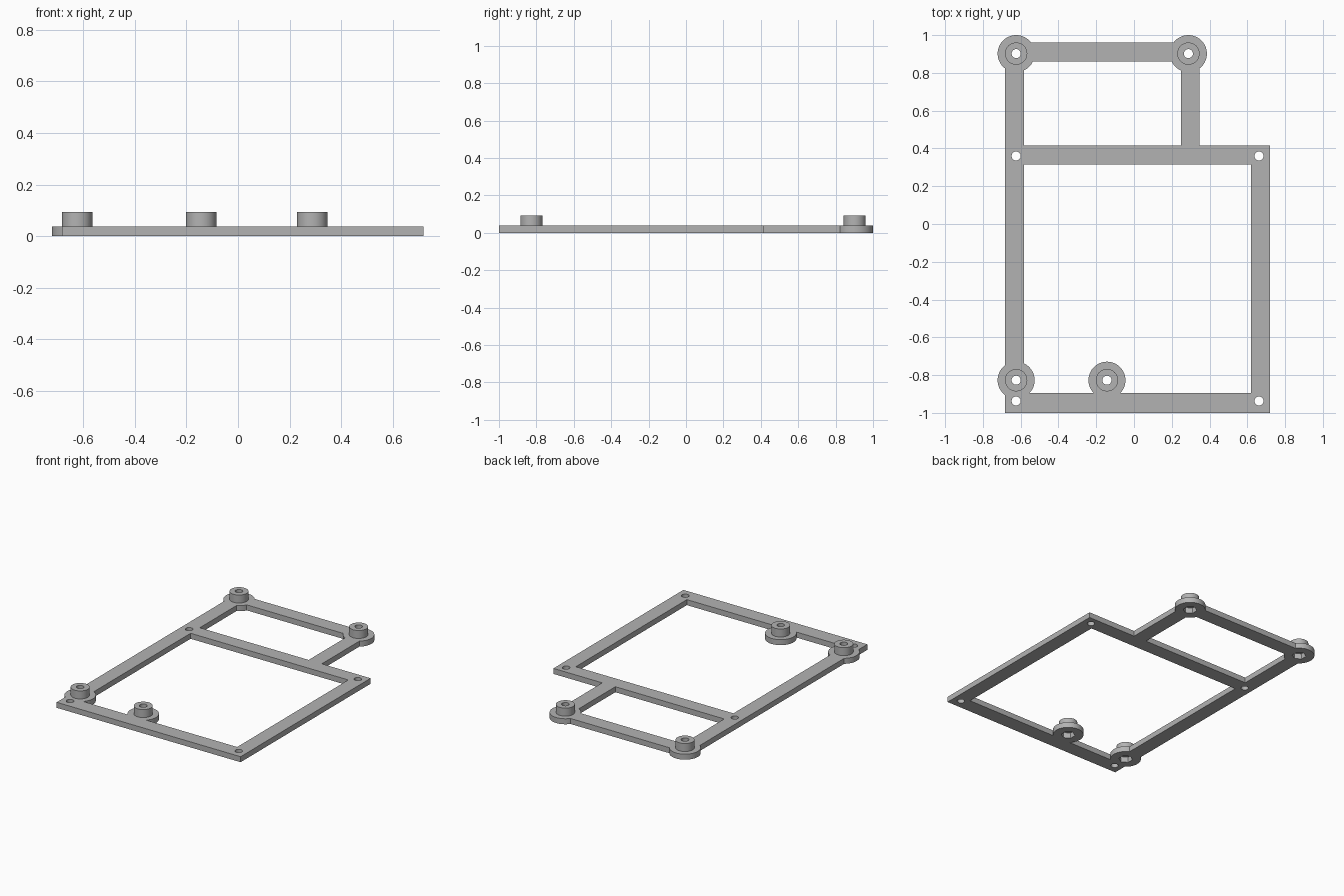
import bpy, math

if "Cube" in bpy.data.objects:
    bpy.data.objects.remove(bpy.data.objects["Cube"])

T, TOP = 0.038, 0.093          # plate thickness, standoff height
W = 0.1                        # bar width

grey = bpy.data.materials.new("plain_grey")
grey.use_nodes = True
grey.diffuse_color = (0.45, 0.45, 0.45, 1)
grey.node_tree.nodes["Principled BSDF"].inputs["Base Color"].default_value = (0.45, 0.45, 0.45, 1)


def box(name, x0, x1, y0, y1):
    bpy.ops.mesh.primitive_cube_add(size=1, location=((x0 + x1) / 2, (y0 + y1) / 2, T / 2))
    ob = bpy.context.object
    ob.name = name
    ob.scale = (x1 - x0, y1 - y0, T)
    bpy.ops.object.transform_apply(location=True, rotation=True, scale=True)
    return ob


def cyl(name, x, y, r, z0, z1, n=48):
    bpy.ops.mesh.primitive_cylinder_add(vertices=n, radius=r, depth=z1 - z0,
                                        location=(x, y, (z0 + z1) / 2))
    ob = bpy.context.object
    ob.name = name
    bpy.ops.object.transform_apply(location=True, rotation=True, scale=True)
    return ob


def combine(target, others, op):
    for other in others:
        bpy.context.view_layer.objects.active = target
        mod = target.modifiers.new(op.lower(), 'BOOLEAN')
        mod.operation, mod.solver, mod.object = op, 'EXACT', other
        bpy.ops.object.modifier_apply(modifier=mod.name)
        bpy.data.objects.remove(other)


# Frame bars
L, R, B, M, E = -0.682, 0.72, -1.0, 0.415, 0.96
frame = box("mounting_frame", L, L + W, B, 0.9)
parts = [
    box("right_bar", R - W, R, B, M),
    box("front_bar", L, R, B, B + W + 0.005),
    box("middle_bar", L, R, M - W, M),
    box("back_bar", -0.62, 0.29, E - W, E),
    box("short_bar", 0.248, 0.348, M - W / 2, 0.9),
]

# Standoffs: wide foot and narrow boss
standoffs = [(-0.624, 0.902), (0.288, 0.902), (-0.624, -0.827), (-0.143, -0.827)]
for x, y in standoffs:
    parts.append(cyl("foot", x, y, 0.098, 0, T, 64))
    parts.append(cyl("boss", x, y, 0.059, T / 2, TOP))
combine(frame, parts, 'UNION')

# Screw holes, and hexagonal nut pockets under the standoffs
corners = [(x, y) for x in (-0.624, 0.662) for y in (0.36, -0.937)]
cutters = [cyl("hole", x, y, 0.024, -0.1, 0.2, 32) for x, y in corners + standoffs]
cutters += [cyl("nut_pocket", x, y, 0.045, -0.1, T, 6) for x, y in standoffs]
combine(frame, cutters, 'DIFFERENCE')

frame.data.materials.clear()
frame.data.materials.append(grey)
bpy.ops.object.select_all(action='DESELECT')
frame.select_set(True)
bpy.context.view_layer.objects.active = frame
bpy.ops.object.shade_smooth_by_angle(angle=math.radians(30))
